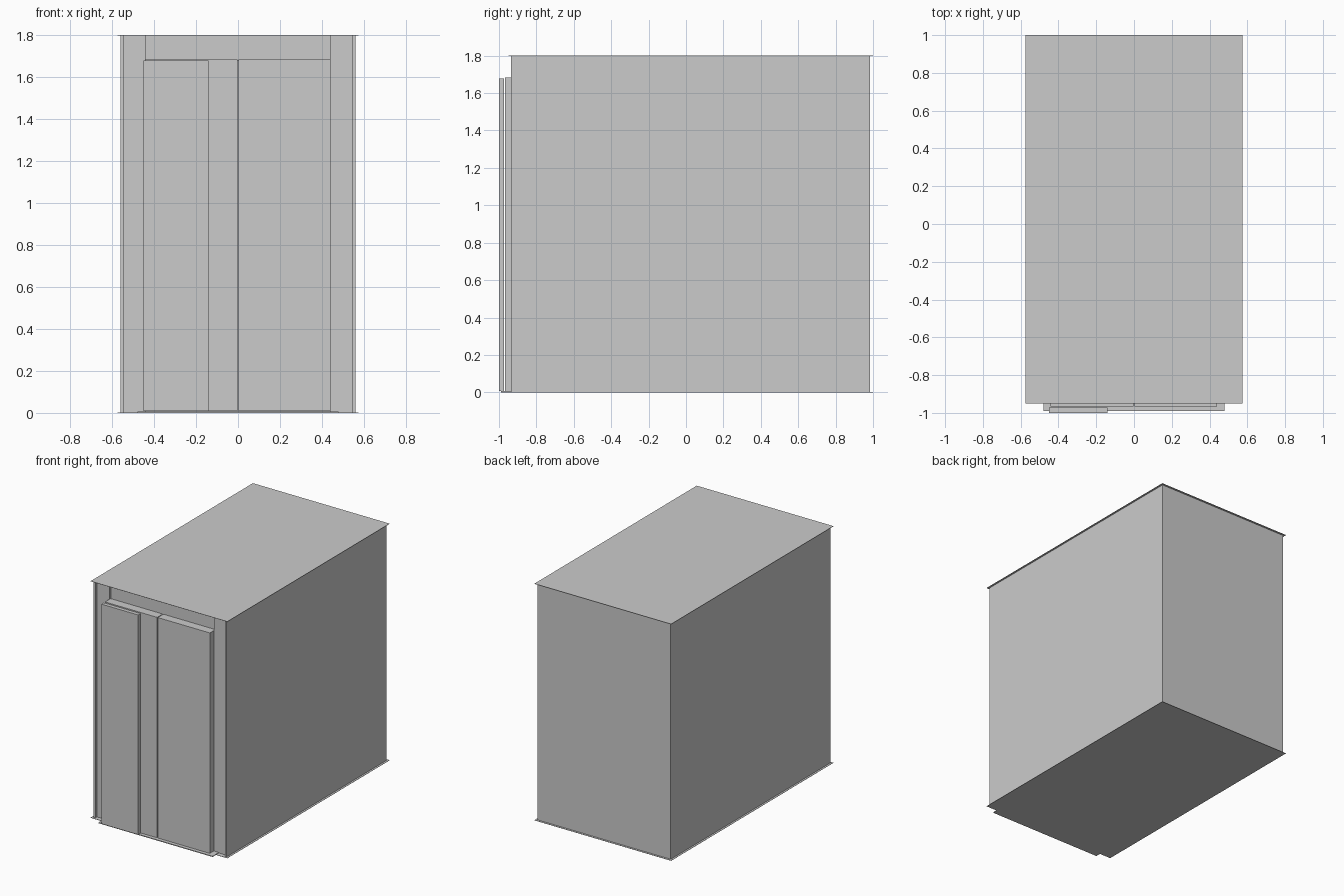
import bpy, bmesh
from mathutils import Vector

if "Cube" in bpy.data.objects:
    bpy.data.objects.remove(bpy.data.objects["Cube"])

grey = bpy.data.materials.new("light_grey_metal")
grey.diffuse_color = (0.6, 0.6, 0.6, 1)
grey.use_nodes = True
grey.node_tree.nodes["Principled BSDF"].inputs["Base Color"].default_value = grey.diffuse_color


def box(name, x, y, z):
    """Box from (min, max) pairs on each axis."""
    bm = bmesh.new()
    bmesh.ops.create_cube(bm, size=1)
    for v in bm.verts:
        v.co = Vector([(r[0] + r[1]) / 2 + c * (r[1] - r[0])
                       for r, c in zip((x, y, z), v.co)])
    me = bpy.data.meshes.new(name)
    bm.to_mesh(me)
    bm.free()
    me.materials.append(grey)
    ob = bpy.data.objects.new(name, me)
    bpy.context.collection.objects.link(ob)
    return ob


H = 1.80          # cabin height
W = 0.56          # half width over the walls
T = 0.015         # wall thickness
FRONT, BACK = -0.935, 0.984

# Thin floor and ceiling sheets, slightly larger than the walls
box("floor", (-0.575, 0.575), (-0.95, 1.0), (0, 0.002))
box("ceiling", (-0.575, 0.575), (-0.95, 1.0), (H - 0.002, H))

# Walls of the hollow cabin, with recessed front jambs
wall_z = (0.001, H - 0.001)
for side, s in (("left", -1), ("right", 1)):
    box(side + "_wall", sorted((s * W, s * (W - T))), (FRONT, BACK), wall_z)
    box(side + "_jamb", sorted((s * (W - T), s * 0.44)), (-0.915, -0.885), wall_z)
box("back_wall", (-W + T, W - T), (BACK - T, BACK), wall_z)

# Lintel over the doorway, set back from the jambs
box("lintel", (-0.44, 0.44), (-0.90, -0.885), (1.68, H - 0.001))

# Door sill
box("door_sill", (-0.48, 0.48), (-0.99, -0.90), (0, 0.006))

# Rear pair of door leaves with a narrow centre gap
for side, a, b in (("left", -0.442, -0.003), ("right", 0.003, 0.44)):
    box(side + "_door_leaf", (a, b), (-0.967, -0.90), (0.008, 1.684))

# Front sliding panel
box("front_sliding_panel", (-0.45, -0.14), (-1.0, -0.972), (0.008, 1.678))
